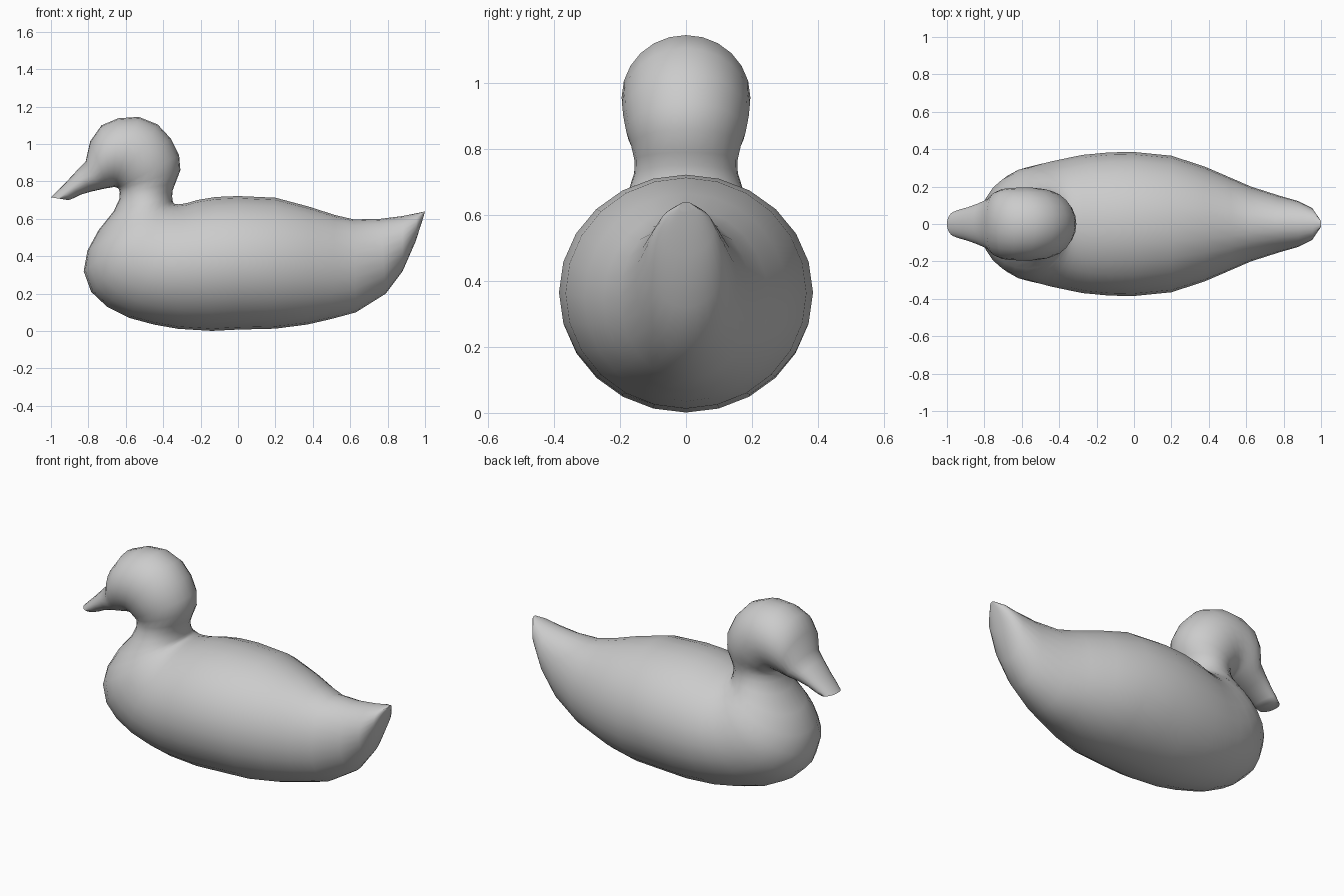
import bpy, bmesh, math

SIDES = 24

# Rings from tail tip to bill tip: (upper x, upper z, lower x, lower z, half width)
tail = [(1.0, .64, .99, .605, .022), (.955, .63, .95, .48, .085),
        (.88, .615, .88, .32, .122), (.76, .60, .79, .20, .152)]
trunk = [(.62, .597, .63, .10, .20), (.52, .62, .50, .065, .25),
         (.38, .665, .37, .035, .308), (.2, .713, .2, .013, .365),
         (0, .722, 0, .008, .385), (-.12, .717, -.14, .001, .383),
         (-.22, .70, -.32, .012, .37)]
chest = [(-.27, .685, -.45, .035, .352), (-.30, .68, -.58, .07, .335),
         (-.32, .678, -.70, .13, .317), (-.335, .679, -.785, .21, .30),
         (-.342, .682, -.825, .32, .275), (-.347, .688, -.805, .43, .24),
         (-.35, .70, -.745, .54, .205), (-.352, .72, -.665, .64, .172)]
neck = [(-.35, .75, -.635, .705, .157), (-.335, .79, -.632, .74, .156)]
head = [(-.308, .86, -.636, .757, .166), (-.315, .94, -.642, .764, .181),
        (-.36, 1.03, -.648, .767, .19), (-.43, 1.105, -.654, .769, .194),
        (-.53, 1.145, -.662, .77, .195), (-.64, 1.138, -.67, .769, .193),
        (-.73, 1.10, -.68, .767, .187), (-.79, 1.015, -.695, .765, .17)]
bill = [(-.815, .905, -.73, .758, .138), (-.86, .86, -.78, .747, .115),
        (-.92, .795, -.84, .73, .092), (-.965, .75, -.88, .71, .08),
        (-1.0, .715, -.905, .70, .068)]

bm = bmesh.new()


def ring(ux, uz, lx, lz, w):
    """Elliptical ring spanning an upper and a lower point in the side plane."""
    mx, mz, hx, hz = (ux + lx) / 2, (uz + lz) / 2, (ux - lx) / 2, (uz - lz) / 2
    verts = []
    for i in range(SIDES):
        a = 2 * math.pi * i / SIDES
        c, s = math.cos(a), math.sin(a)
        verts.append(bm.verts.new((mx + hx * c, w * s, mz + hz * c)))
    return verts


# Skin the rings into one continuous shell
rings = [ring(*r) for r in tail + trunk + chest + neck + head + bill]
for a, b in zip(rings, rings[1:]):
    for i in range(SIDES):
        j = (i + 1) % SIDES
        bm.faces.new((a[i], a[j], b[j], b[i]))

# Close the tail tip and the bill tip
bm.faces.new(rings[0])
bm.faces.new(rings[-1])
bmesh.ops.recalc_face_normals(bm, faces=bm.faces)

mesh = bpy.data.meshes.new("duck_body")
bm.to_mesh(mesh)
bm.free()
duck = bpy.data.objects.new("duck_body", mesh)
bpy.context.collection.objects.link(duck)

# Smooth shading with crisp tips
bpy.context.view_layer.objects.active = duck
duck.select_set(True)
bpy.ops.object.shade_smooth_by_angle(angle=math.radians(60))
